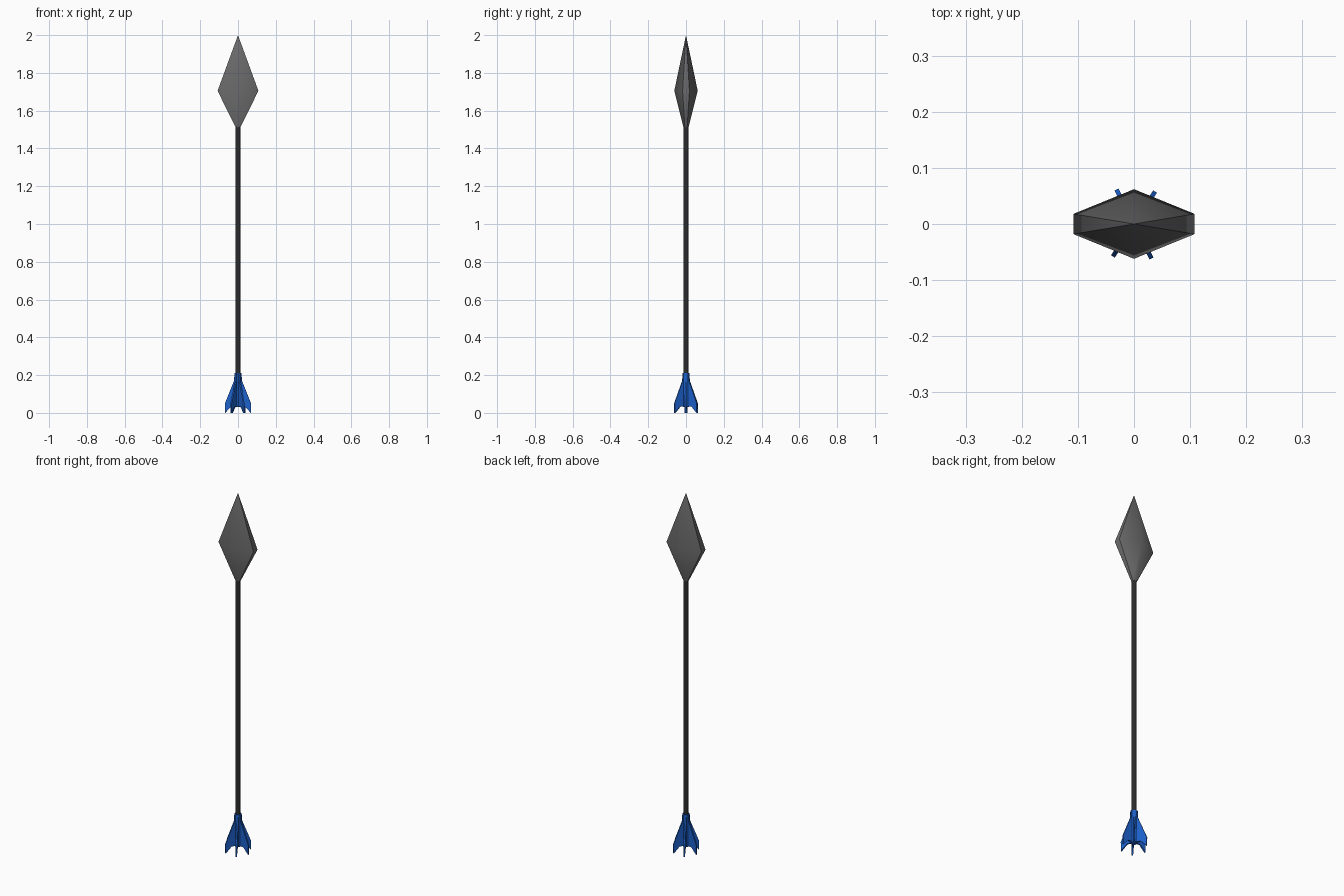
import bpy, bmesh, math
from mathutils import Matrix, Vector

if "Cube" in bpy.data.objects:
    bpy.data.objects.remove(bpy.data.objects["Cube"])


def material(name, rgb):
    m = bpy.data.materials.new(name)
    m.diffuse_color = (*rgb, 1)
    m.use_nodes = True
    m.node_tree.nodes["Principled BSDF"].inputs["Base Color"].default_value = m.diffuse_color
    return m


STEEL = material("steel grey", (0.15, 0.15, 0.15))
DARK = material("shaft black", (0.025, 0.025, 0.025))
BLUE = material("feather blue", (0.012, 0.12, 0.60))


def finish(bm, name, mat, smooth=None):
    bmesh.ops.recalc_face_normals(bm, faces=bm.faces)
    me = bpy.data.meshes.new(name)
    bm.to_mesh(me)
    bm.free()
    me.materials.append(mat)
    if smooth:
        me.shade_smooth()
        me.set_sharp_from_angle(angle=math.radians(smooth))
    ob = bpy.data.objects.new(name, me)
    bpy.context.collection.objects.link(ob)
    return ob


def rod(name, mat, r, z0, z1, sides):
    bm = bmesh.new()
    bmesh.ops.create_cone(bm, cap_ends=True, segments=sides, radius1=r, radius2=r,
                          depth=z1 - z0, matrix=Matrix.Translation((0, 0, (z0 + z1) / 2)))
    return finish(bm, name, mat, 50)


# Shaft and the collar that holds the fins
rod("shaft", DARK, 0.013, 0.04, 1.53, 12)
rod("fin_collar", BLUE, 0.0165, 0.03, 0.21, 12)

# Spear head: hexagonal section tapering to the tip and to the shaft
bm = bmesh.new()


def hexagon(w, side, d, z):
    pts = [(w, -side), (w, side), (0, d), (-w, side), (-w, -side), (0, -d)]
    return [bm.verts.new((x, y, z)) for x, y in pts]


wide = hexagon(0.108, 0.018, 0.062, 1.705)
base = hexagon(0.012, 0.006, 0.013, 1.51)
tip = bm.verts.new((0, 0, 2.0))
for i in range(6):
    j = (i + 1) % 6
    bm.faces.new((base[i], base[j], wide[j], wide[i]))
    bm.faces.new((wide[i], wide[j], tip))
bm.faces.new(base)
finish(bm, "spear_head", STEEL, 55)

# Six swept fins around the collar
profile = [(0.008, 0.21), (0.0185, 0.21), (0.021, 0.17), (0.069, 0.05),
           (0.068, 0.0), (0.036, 0.034), (0.008, 0.034)]
bm = bmesh.new()
for k in range(6):
    rot = Matrix.Rotation(math.radians(60 * k - 3), 3, 'Z')
    a, b = [[bm.verts.new(rot @ Vector((r, t, z))) for r, z in profile]
            for t in (-0.004, 0.004)]
    bm.faces.new(a)
    bm.faces.new(b[::-1])
    for i in range(len(profile)):
        j = (i + 1) % len(profile)
        bm.faces.new((a[i], a[j], b[j], b[i]))
finish(bm, "fins", BLUE)
